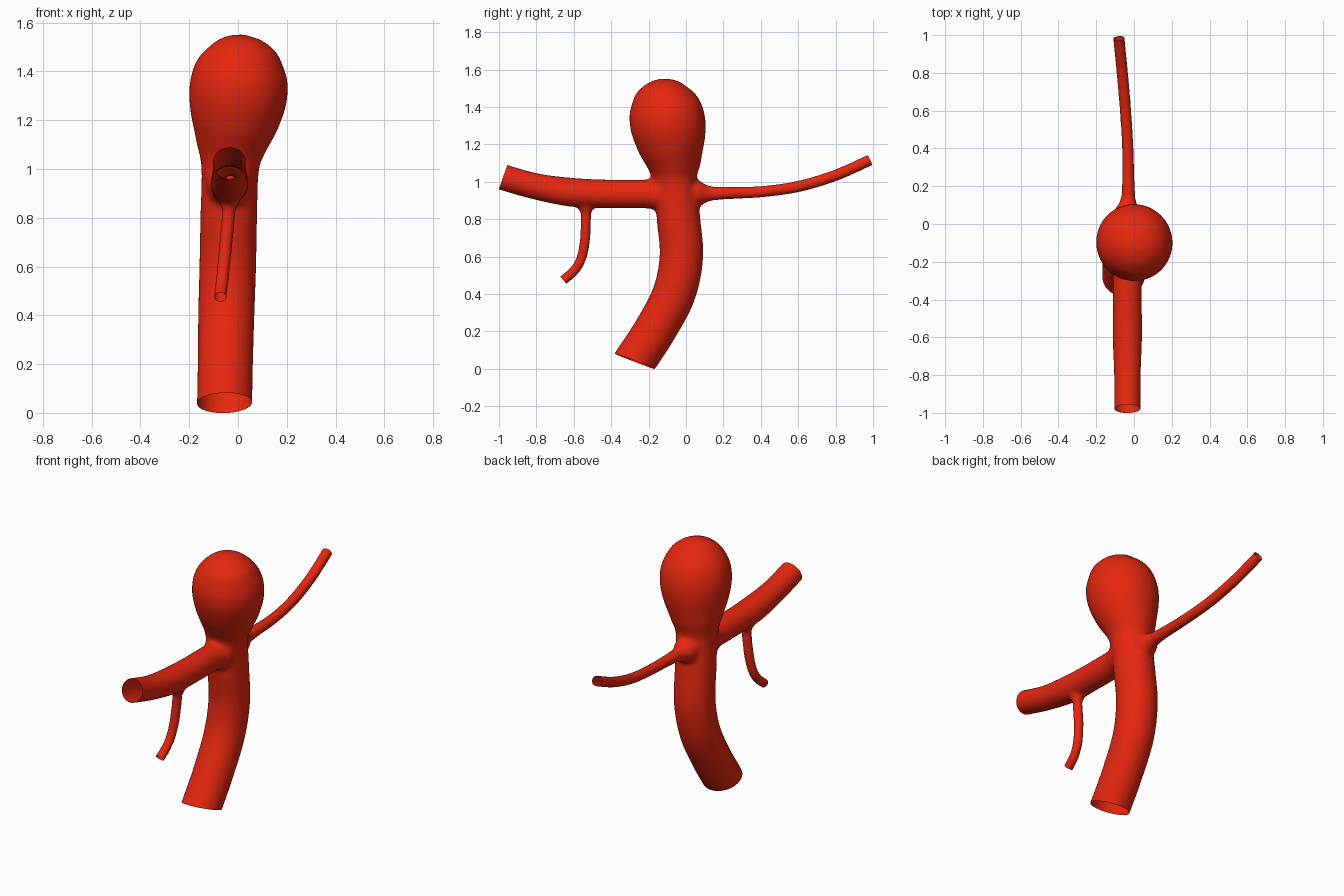
import bpy, bmesh, math
from mathutils import Vector

if "Cube" in bpy.data.objects:
    bpy.data.objects.remove(bpy.data.objects["Cube"])

SIDES = 40


def spline(ctrl, steps=10):
    """Catmull-Rom through (x, y, z, radius) points."""
    pts = [Vector(c) for c in ctrl]
    pts = [2 * pts[0] - pts[1]] + pts + [2 * pts[-1] - pts[-2]]
    out = []
    for i in range(1, len(pts) - 2):
        a, b, c, d = pts[i - 1:i + 3]
        for s in range(steps):
            t = s / steps
            out.append(0.5 * (2 * b + (c - a) * t + (2 * a - 5 * b + 4 * c - d) * t**2
                              + (3 * b - a - 3 * c + d) * t**3))
    return out + [pts[-2]]


def add_tube(bm, ctrl):
    """Closed tube of varying radius swept along the control points."""
    pts = spline(ctrl)
    rings = []
    side = None
    for i, p in enumerate(pts):
        tan = (pts[min(i + 1, len(pts) - 1)] - pts[max(i - 1, 0)]).to_3d().normalized()
        side = side or Vector((1, 0, 0))
        side = (side - tan * side.dot(tan)).normalized()
        up = tan.cross(side)
        rings.append([bm.verts.new(p.to_3d() + max(p[3], 0.002) *
                      (side * math.cos(a) + up * math.sin(a)))
                      for a in (2 * math.pi * k / SIDES for k in range(SIDES))])
    for r0, r1 in zip(rings, rings[1:]):
        for k in range(SIDES):
            j = (k + 1) % SIDES
            bm.faces.new((r0[k], r0[j], r1[j], r1[k]))
    bm.faces.new(rings[0][::-1])
    bm.faces.new(rings[-1])


# Trunk (starts past its open end) rising into the bulging dome
trunk = [(-.056, -.302, -.01, .113), (-.055, -.275, .04, .113), (-.052, -.17, .2, .113),
         (-.048, -.065, .4, .115), (-.042, -.025, .6, .116), (-.038, -.04, .8, .116),
         (-.032, -.06, 1.0, .118)]
dome = [(-.025, -.066, 1.1, .147), (-.012, -.08, 1.2, .182), (0, -.095, 1.3, .201),
        (.008, -.112, 1.39, .193), (.016, -.125, 1.46, .16), (.02, -.131, 1.505, .12),
        (.023, -.135, 1.535, .07), (.025, -.137, 1.551, .002)]
# Side branches, each flared at its root and run slightly past its open end
front_branch = [(-.035, -.06, .935, .095), (-.035, -.155, .935, .092),
                (-.035, -.2, .935, .078), (-.035, -.4, .935, .076),
                (-.035, -.6, .943, .077), (-.035, -.8, .975, .07),
                (-.035, -.98, 1.025, .069), (-.035, -1.03, 1.041, .069)]
back_branch = [(-.035, 0, .937, .08), (-.034, .07, .937, .07), (-.032, .11, .937, .047),
               (-.03, .19, .939, .034), (-.033, .4, .947, .03), (-.045, .6, .975, .03),
               (-.062, .8, 1.035, .03), (-.08, .98, 1.115, .03), (-.085, 1.02, 1.134, .03)]
lower_twig = [(-.035, -.535, .92, .045), (-.036, -.535, .86, .04), (-.038, -.535, .82, .028),
              (-.05, -.54, .69, .027), (-.06, -.56, .59, .026), (-.067, -.598, .525, .026),
              (-.073, -.655, .475, .026), (-.075, -.685, .45, .026)]

bm = bmesh.new()
for path in (trunk + dome, front_branch, back_branch, lower_twig):
    add_tube(bm, path)
mesh = bpy.data.meshes.new("raw_vessel")
bm.to_mesh(mesh)
bm.free()
vessel = bpy.data.objects.new("branching_vessel", mesh)
bpy.context.collection.objects.link(vessel)

# Fuse the overlapping tubes into one skin
fuse = vessel.modifiers.new("fuse", 'REMESH')
fuse.mode = 'VOXEL'
fuse.voxel_size = 0.01
soften = vessel.modifiers.new("soften", 'SMOOTH')
soften.iterations = 2
deps = bpy.context.evaluated_depsgraph_get()
skin = bpy.data.meshes.new_from_object(vessel.evaluated_get(deps))
vessel.modifiers.clear()
vessel.data = skin
bm = bmesh.new()
bm.from_mesh(skin)

# Round the joints
for centre, reach in (((-.035, -.15, .935), .14), ((-.033, .06, .937), .11),
                      ((-.036, -.535, .865), .06)):
    near = [v for v in bm.verts if (v.co - Vector(centre)).length < reach]
    for _ in range(8):
        bmesh.ops.smooth_vert(bm, verts=near, factor=0.5,
                              use_axis_x=True, use_axis_y=True, use_axis_z=True)

# Cut the vessel ends open
for centre, outward, reach in (((-.055, -.275, .041), (0.03, -.36, -.93), .17),
                               ((-.035, -.978, 1.025), (0, -.945, .327), .12),
                               ((-.08, .983, 1.115), (-.1, .9, .42), .08),
                               ((-.073, -.655, .475), (-.05, -.75, -.65), .07)):
    c = Vector(centre)
    faces = [f for f in bm.faces if (f.calc_center_median() - c).length < reach]
    edges = {e for f in faces for e in f.edges}
    verts = {v for f in faces for v in f.verts}
    bmesh.ops.bisect_plane(bm, geom=faces + list(edges) + list(verts), plane_co=c,
                           plane_no=Vector(outward), clear_outer=True)
for f in bm.faces:
    f.smooth = True
bm.to_mesh(skin)
bm.free()

red = bpy.data.materials.new("vessel_red")
red.diffuse_color = (0.8, 0.02, 0.005, 1)
red.use_nodes = True
red.node_tree.nodes["Principled BSDF"].inputs["Base Color"].default_value = red.diffuse_color
skin.materials.clear()
skin.materials.append(red)
